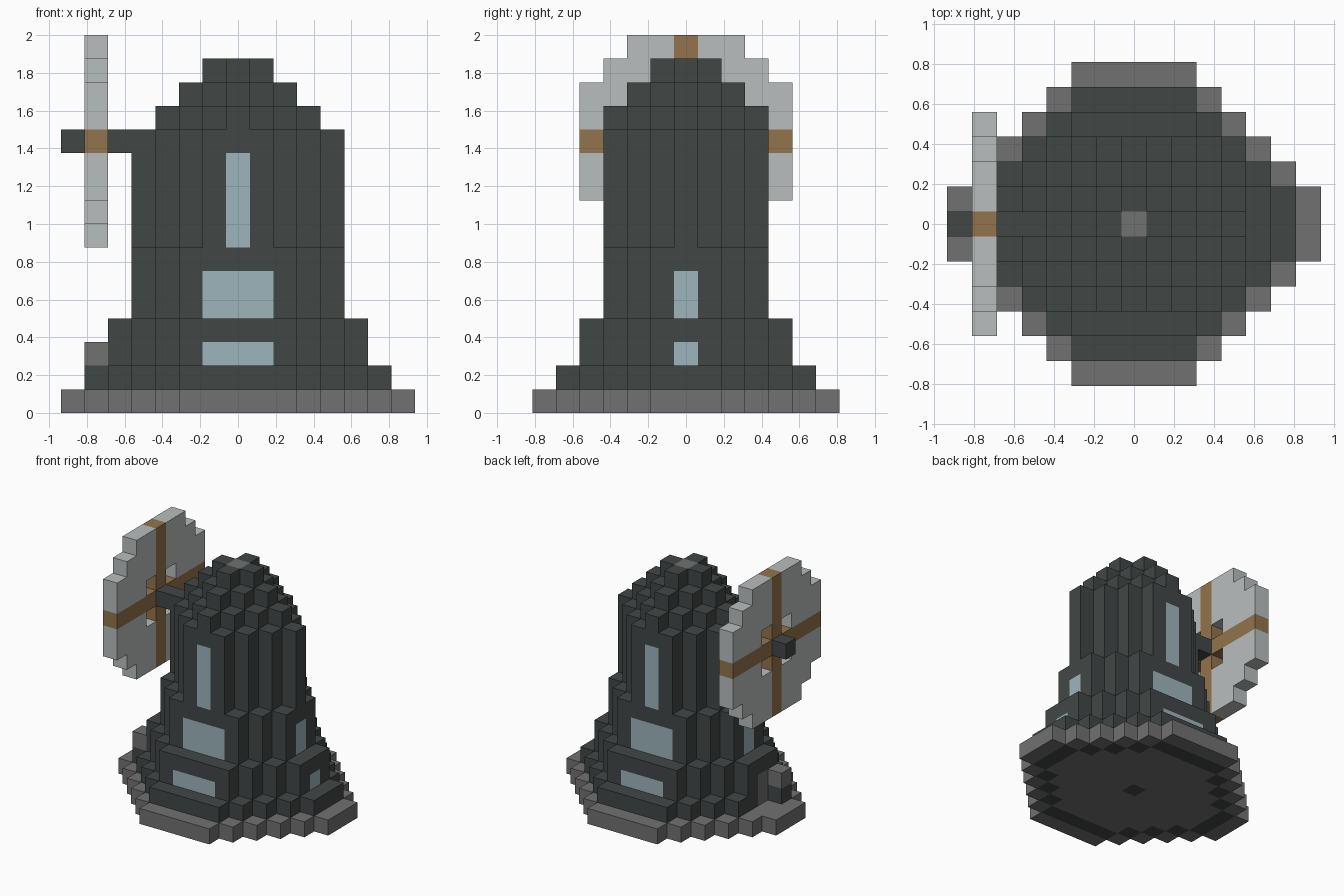
import bpy
import bmesh
from mathutils import Vector

U = 0.125  # edge length of one block

if "Cube" in bpy.data.objects:
    bpy.data.objects.remove(bpy.data.objects["Cube"], do_unlink=True)


def make_material(name, rgb):
    mat = bpy.data.materials.new(name)
    mat.use_nodes = True
    mat.diffuse_color = (*rgb, 1)
    bsdf = next(n for n in mat.node_tree.nodes if n.type == "BSDF_PRINCIPLED")
    bsdf.inputs["Base Color"].default_value = (*rgb, 1)
    return mat


DARK, STONE, GLASS, CLOTH, WOOD = range(5)
MATERIALS = [
    make_material("dark slate", (0.053, 0.063, 0.061)),
    make_material("grey stone", (0.168, 0.164, 0.164)),
    make_material("pale blue glass", (0.337, 0.462, 0.503)),
    make_material("light sail cloth", (0.49, 0.515, 0.515)),
    make_material("brown wood", (0.288, 0.174, 0.073)),
]


def octagon(max_x, max_y, max_sum, layers):
    """Blocks of an eight-sided tier with stepped corners."""
    return {(x, y, z) for z in layers
            for x in range(-max_x, max_x + 1)
            for y in range(-max_y, max_y + 1)
            if abs(x) + abs(y) <= max_sum}


# Tower tiers, from the ground up
skirt = octagon(6, 5, 7, [1])
skirt -= {(-6, 0, 1), (-6, 1, 1)}          # clear space before the door
lower = octagon(5, 4, 6, [2, 3])
middle = octagon(4, 3, 5, range(4, 7))
upper = octagon(4, 3, 4, range(7, 12))
cap = set()
for step in range(3):
    cap |= octagon(3 - step, 3 - step, 3 - step, [12 + step])

# Sail wheel with four openings round the hub
wheel = {(-6, y, 11 + z) for y in range(-4, 5) for z in range(-4, 5)
         if abs(y) + abs(z) <= 6 and not abs(y) == abs(z) == 1}

PARTS = {
    "stone_base": octagon(7, 6, 8, [0]),
    "skirt_tier": skirt,
    "lower_tier": lower,
    "middle_tier": middle,
    "upper_tier": upper,
    "stepped_cap": cap,
    "axle": {(-5, 0, 11), (-7, 0, 11)},
    "sail_wheel": wheel,
    "door_post_top": {(-6, -1, 2)},
}
SOLID = set().union(*PARTS.values())


def on_wall_ring(x, y):
    """Footprint of the outer tower wall."""
    x, y = abs(x), abs(y)
    inside = x <= 6 and y <= 5 and x + y <= 7
    return inside and (x == 6 or y == 5 or x + y == 7)


def tower_colour(cell, normal):
    x, y, z = cell
    dx, dy, dz = normal
    if dz:
        return STONE if (x, y, z) == (0, 0, 14) else DARK
    # door
    if dx < 0 and x == -5 and y == 0 and z in (1, 2):
        return STONE
    # front and back windows
    if dy:
        if abs(y) == 4 and z == 2 and abs(x) <= 1:
            return GLASS
        if abs(y) == 3 and z in (4, 5) and abs(x) <= 1:
            return GLASS
        if abs(y) == 3 and 7 <= z <= 10 and x == 0:
            return GLASS
    # side windows
    if dx and y == 0:
        if (x == 5 and z == 2) or (abs(x) == 4 and z in (4, 5)):
            return GLASS
    return DARK


def base_colour(cell, normal):
    x, y, _ = cell
    marked = on_wall_ring(x, y) or (x, y) == (0, 0)
    return DARK if normal[2] < 0 and marked else STONE


def wheel_colour(cell, normal):
    return WOOD if cell[1] == 0 or cell[2] == 11 else CLOTH


RULES = {
    "stone_base": base_colour,
    "sail_wheel": wheel_colour,
    "door_post_top": lambda cell, normal: STONE,
}
AXES = (Vector((1, 0, 0)), Vector((0, 1, 0)), Vector((0, 0, 1)))


def build_blocks(name, cells, rule):
    """Skin the blocks with their exposed faces only."""
    bm = bmesh.new()
    used = []
    for cell in sorted(cells):
        centre = Vector(cell) + AXES[2] / 2
        for a in range(3):
            for sign in (-1, 1):
                n = AXES[a] * sign
                normal = tuple(int(v) for v in n)
                if tuple(c + d for c, d in zip(cell, normal)) in SOLID:
                    continue
                u, v = AXES[(a + 1) % 3], AXES[(a + 2) % 3] * sign
                mid = centre + n / 2
                corners = (-u - v, u - v, u + v, v - u)
                face = bm.faces.new([bm.verts.new((mid + c / 2) * U) for c in corners])
                face.material_index = rule(cell, normal)
                used.append(face.material_index)
    bmesh.ops.remove_doubles(bm, verts=bm.verts[:], dist=0.001)
    # keep only the materials this part needs
    slots = sorted(set(used))
    for face in bm.faces:
        face.material_index = slots.index(face.material_index)
    mesh = bpy.data.meshes.new(name)
    bm.to_mesh(mesh)
    bm.free()
    for s in slots:
        mesh.materials.append(MATERIALS[s])
    obj = bpy.data.objects.new(name, mesh)
    bpy.context.scene.collection.objects.link(obj)


for part, blocks in PARTS.items():
    build_blocks(part, blocks, RULES.get(part, tower_colour))
